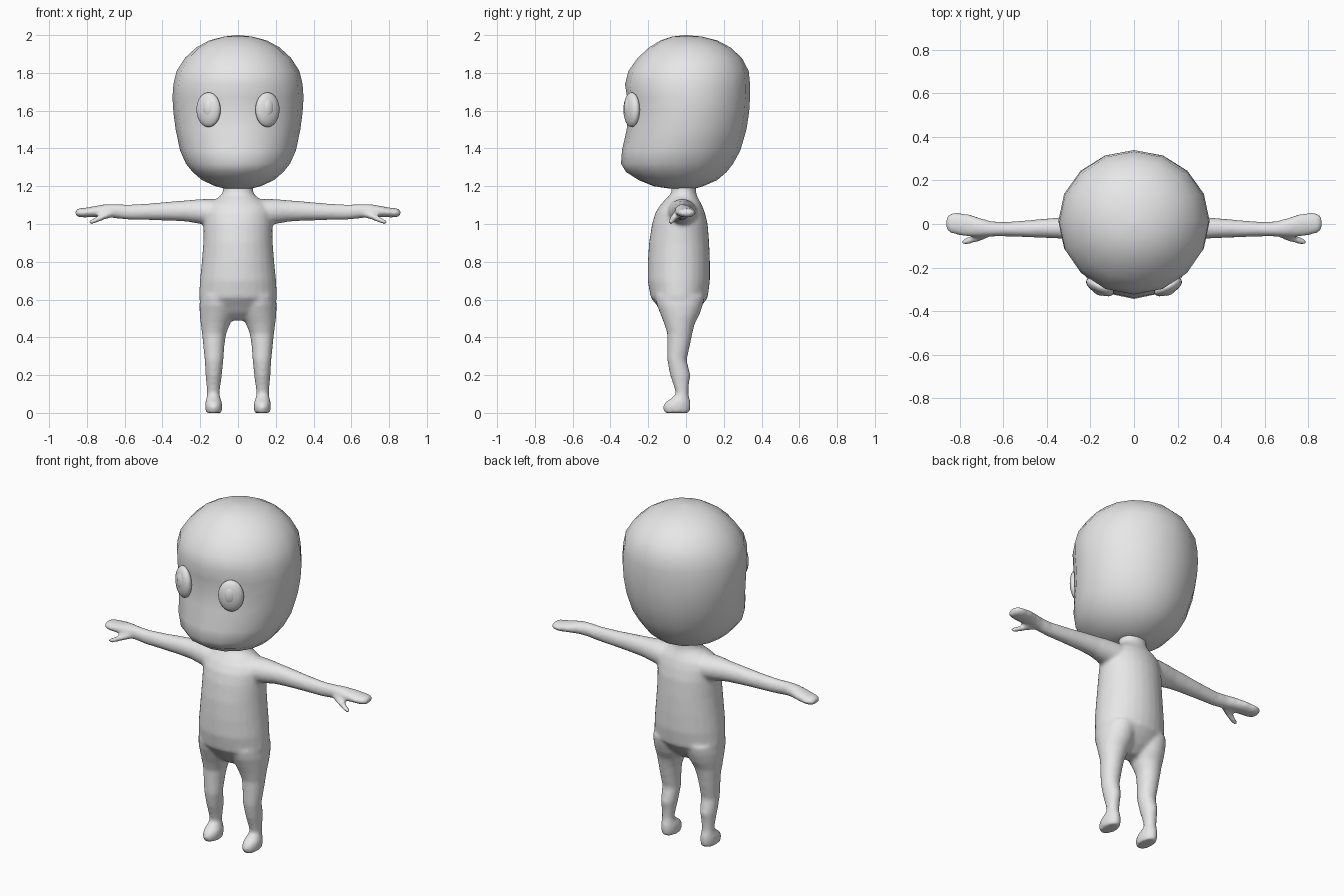
import bpy, bmesh, math
from mathutils import Matrix, Vector

grey = bpy.data.materials.new("plain grey")
grey.diffuse_color = (0.8, 0.8, 0.8, 1)


def loft(bm, rings, axis="z", side=1, n=16):
    """Skin ellipses (t, a0, a1, b0, b1); a,b = x,y along z, or y,z along x."""
    loops = []
    for t, a0, a1, b0, b1 in rings:
        loop = []
        for i in range(n):
            ang = 2 * math.pi * i / n
            a = (a0 + a1) / 2 + (a1 - a0) / 2 * math.cos(ang)
            b = (b0 + b1) / 2 + (b1 - b0) / 2 * math.sin(ang)
            p = (a, b, t) if axis == "z" else (t, a, b)
            loop.append(bm.verts.new((p[0] * side, p[1], p[2])))
        loops.append(loop)
    for lo, hi in zip(loops, loops[1:]):
        for i in range(n):
            j = (i + 1) % n
            bm.faces.new((lo[i], lo[j], hi[j], hi[i]))
    bm.faces.new(loops[0][::-1])
    bm.faces.new(loops[-1])


def finish(name, bm):
    bmesh.ops.recalc_face_normals(bm, faces=bm.faces)
    for f in bm.faces:
        f.smooth = True
    me = bpy.data.meshes.new(name)
    bm.to_mesh(me)
    bm.free()
    me.materials.append(grey)
    ob = bpy.data.objects.new(name, me)
    bpy.context.collection.objects.link(ob)
    return ob


# Head: z, half width, front y, back y
head = [(1.188, .07, -.09, .05), (1.2, .12, -.17, .09), (1.232, .19, -.25, .165),
        (1.275, .24, -.317, .215), (1.32, .276, -.344, .25), (1.39, .307, -.339, .288),
        (1.5, .33, -.314, .32), (1.59, .342, -.308, .334), (1.67, .347, -.312, .339),
        (1.74, .342, -.323, .339), (1.81, .325, -.305, .332), (1.88, .28, -.255, .295),
        (1.935, .22, -.195, .235), (1.972, .152, -.135, .165), (1.992, .075, -.075, .085),
        (2.0, .004, -.004, .004)]
bm = bmesh.new()
loft(bm, [(z, -w, w, f, b) for z, w, f, b in head])
finish("head", bm)

# Body: torso with neck, then mirrored legs and arms, fused into one skin
bm = bmesh.new()
torso = [(.49, .06, -.08, .0), (.53, .13, -.125, .05), (.57, .185, -.155, .085),
         (.61, .207, -.187, .115), (.7, .202, -.203, .127), (.8, .192, -.202, .127),
         (.9, .184, -.196, .123), (1.0, .182, -.18, .115), (1.06, .18, -.162, .1),
         (1.1, .165, -.137, .085), (1.13, .12, -.11, .068), (1.15, .092, -.088, .058),
         (1.17, .08, -.077, .053), (1.22, .08, -.075, .053)]
loft(bm, [(z, -w, w, f, b) for z, w, f, b in torso], n=28)
leg = [(0, .086, .17, -.116, .02), (.03, .083, .174, -.124, .025), (.055, .084, .174, -.112, .025),
       (.075, .092, .168, -.082, .02), (.1, .098, .164, -.054, .013), (.14, .093, .167, -.064, .015),
       (.2, .085, .172, -.085, .024), (.28, .077, .177, -.1, .004), (.36, .071, .185, -.1, .022),
       (.42, .062, .191, -.1, .034), (.47, .042, .198, -.115, .046), (.52, .02, .203, -.135, .072),
       (.57, .01, .205, -.155, .09), (.62, .01, .2, -.165, .1)]
arm = [(.04, -.1, .06, 1.0, 1.12), (.14, -.1, .06, .99, 1.133), (.2, -.088, .05, 1.0, 1.132),
       (.27, -.073, .038, 1.012, 1.126), (.35, -.067, .03, 1.017, 1.12), (.46, -.062, .02, 1.02, 1.11),
       (.58, -.058, .01, 1.022, 1.103), (.65, -.058, .012, 1.03, 1.106), (.7, -.06, .026, 1.036, 1.106),
       (.76, -.06, .047, 1.037, 1.095), (.81, -.05, .053, 1.034, 1.086), (.845, -.043, .049, 1.036, 1.083),
       (.86, -.028, .036, 1.045, 1.073)]
thumb = [(.65, -.055, -.005, 1.04, 1.08), (.7, -.078, -.03, 1.025, 1.062),
         (.74, -.09, -.05, 1.01, 1.043), (.775, -.098, -.063, .996, 1.026), (.79, -.092, -.07, 1.002, 1.02)]
for s in (-1, 1):
    loft(bm, leg, side=s, n=20)
    loft(bm, arm, "x", s, n=20)
    loft(bm, thumb, "x", s, n=12)
# each shell is made outward-facing before fusing
body = finish("body", bm)
fuse = body.modifiers.new("fuse", "REMESH")
fuse.mode = "VOXEL"
fuse.voxel_size = .01
fuse.use_smooth_shade = True
soft = body.modifiers.new("soften", "SMOOTH")
soft.factor = .5
soft.iterations = 9

# Eyes: flattened domes turned outwards, each with a small raised iris
for s, label in ((-1, "right"), (1, "left")):
    for part, pos, size in (("eye", (.156, -.288, 1.605), (.07, .034, .092)),
                            ("iris", (.157, -.301, 1.613), (.036, .026, .056))):
        bm = bmesh.new()
        bmesh.ops.create_uvsphere(bm, u_segments=20, v_segments=12, radius=1)
        place = (Matrix.Translation(Vector((pos[0] * s, pos[1], pos[2])))
                 @ Matrix.Rotation(math.radians(27 * s), 4, "Z")
                 @ Matrix.Diagonal((*size, 1)))
        bmesh.ops.transform(bm, matrix=place, verts=bm.verts)
        finish(label + "_" + part, bm)
